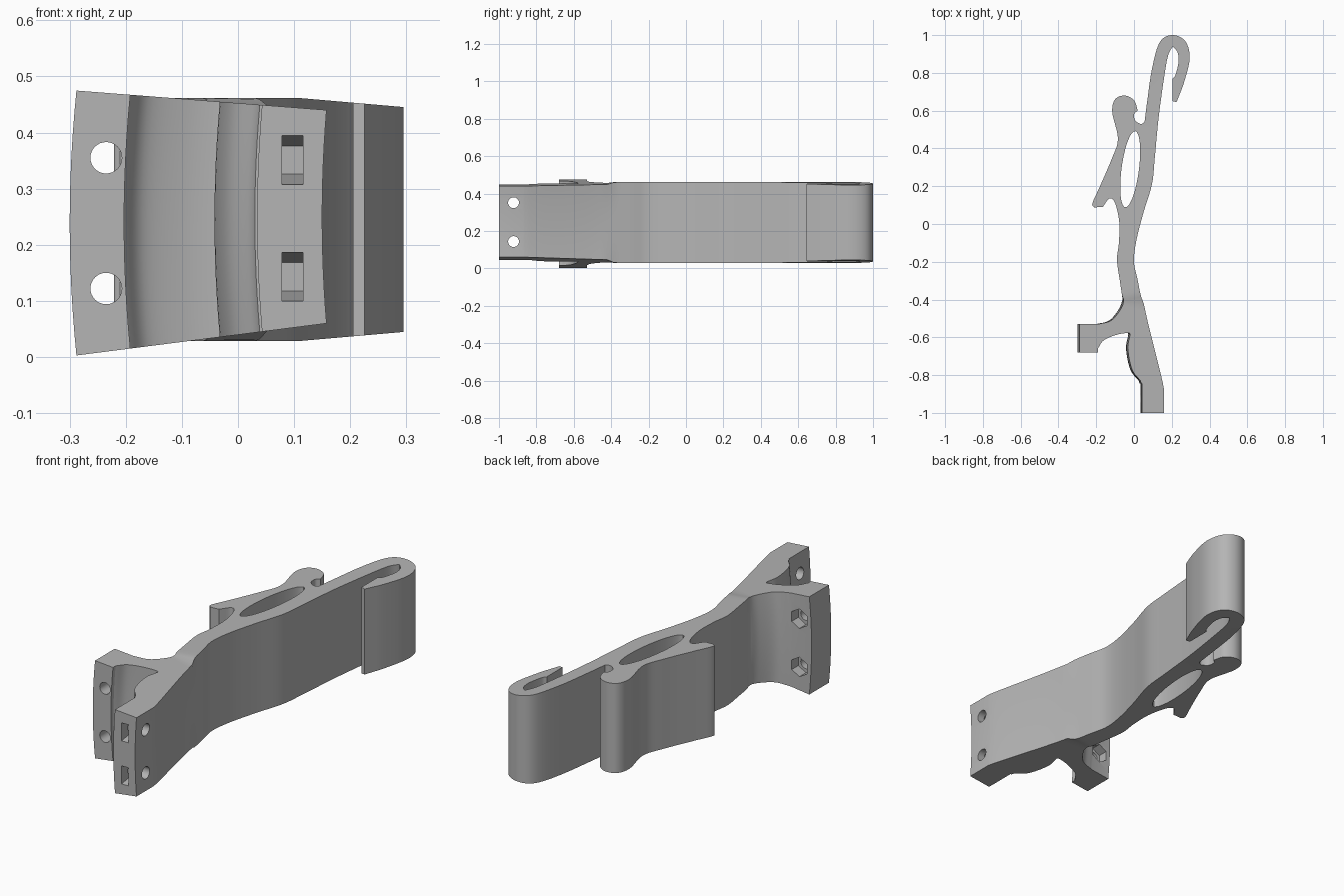
import bpy, bmesh, math
from mathutils import Vector, Matrix

default = bpy.data.objects.get("Cube")
if default:
    bpy.data.objects.remove(default, do_unlink=True)

grey = bpy.data.materials.new("plain grey")
grey.use_nodes = True
shade = (0.46, 0.46, 0.46, 1)
grey.diffuse_color = shade
grey.node_tree.nodes["Principled BSDF"].inputs["Base Color"].default_value = shade

# Plan outline in hundredths, one list per smooth run; runs meet at sharp corners
arm_outer = [(15, -100), (15, -87)]
spine_right = [(15, -87), (13.5, -80), (6, -50), (2, -30), (0, -20), (1.2, -9), (5, 6),
               (9.5, 21), (11, 35), (13, 56), (16, 78), (18, 89), (20.5, 94)]
hook_inner = [(20.5, 94), (23, 91), (23.6, 86), (22, 79), (20.5, 77)]
hook_tip = [(20.5, 77), (20.5, 65), (22.5, 64.5)]
hook_outer = [(22.5, 64.5), (26.5, 75), (29.5, 88), (27, 97), (20, 100), (13.5, 96),
              (9.5, 82), (7, 65), (5.6, 54)]
notch = [(5.6, 54), (3.5, 53), (0.5, 55), (0.2, 58.5), (2, 60)]
lobe = [(2, 60), (0, 65.5), (-5, 68), (-10, 66), (-11.5, 59), (-8.5, 45), (-12, 34),
        (-18, 20), (-22, 11), (-21, 8.8)]
lobe_end = [(-21, 8.8), (-16.5, 9)]
spine_left = [(-16.5, 9), (-13, 13.5), (-10, 11), (-7.8, 1), (-8, -10), (-9, -19),
              (-7.5, -30), (-6, -40)]
clamp_back = [(-6, -40), (-8, -45), (-13, -51), (-20, -53)]
clamp_plate = [(-30, -53), (-30, -68), (-20.3, -68)]
clamp_front = [(-20.3, -66), (-17, -61.5), (-10, -58.6), (-4, -57.7), (-3, -58.5)]
arm_inner = [(-3, -58.5), (-4.2, -66), (-2, -77), (2.5, -83)]
arm_step = [(3, -84.5), (3.4, -84.5), (3.4, -100)]

smooth_runs = (spine_right, hook_inner, hook_outer, notch, lobe, spine_left,
               clamp_back, clamp_front, arm_inner)
runs = (arm_outer, spine_right, hook_inner, hook_tip, hook_outer, notch, lobe, lobe_end,
        spine_left, clamp_back, clamp_plate, clamp_front, arm_inner, arm_step)


def spline(points, steps=6):
    """Smooth curve passing through every point of a run."""
    p = [Vector(q) for q in points]
    p = [2 * p[0] - p[1]] + p + [2 * p[-1] - p[-2]]
    out = []
    for a, b, c, d in zip(p, p[1:], p[2:], p[3:]):
        for i in range(steps):
            t = i / steps
            out.append(0.5 * (2 * b + (c - a) * t + (2 * a - 5 * b + 4 * c - d) * t * t
                              + (3 * b - a - 3 * c + d) * t ** 3))
    return out + [p[-2]]


outline = []
for run in runs:
    for q in (spline(run) if run in smooth_runs else [Vector(c) for c in run]):
        if not outline or (q - outline[-1]).length > 0.05:
            outline.append(q)
outline = [q / 100 for q in outline]

# Slanted oval window through the spine
window = []
for i in range(48):
    a = -math.tau * i / 48
    oval = Vector((0.046 * math.cos(a), 0.203 * math.sin(a)))
    window.append(Matrix.Rotation(-0.13, 2) @ oval + Vector((-0.02, 0.29)))


def place(x, y, t):
    """Height level t (-1 to 1): front is a curved wedge, back is nearly straight."""
    front = min(1, max(0, (-0.38 - y) / 0.04))
    half_front = 0.235 - 0.102 * (x + 0.29)
    half_back = 0.2165 - 0.087 * max(0, x - 0.11)
    half = half_back + (half_front - half_back) * front
    mid_front = 0.239 + 0.025 * (x + 0.29)
    mid = 0.245 + (mid_front - 0.245) * front
    return Vector((x + front * 0.217 * (t * half) ** 2, y, mid + t * half))


# Bracket body: stacked rings joined by walls and capped
LEVELS = 12
bm = bmesh.new()
caps = [[], []]
for loop in (outline, window):
    rings = [[bm.verts.new((q.x, q.y, 2 * k / LEVELS - 1)) for q in loop]
             for k in range(LEVELS + 1)]
    for low, high in zip(rings, rings[1:]):
        for i in range(len(loop)):
            bm.faces.new((low[i - 1], low[i], high[i], high[i - 1]))
    for cap, ring in zip(caps, (rings[0], rings[-1])):
        cap += [bm.edges.get((ring[i - 1], ring[i])) for i in range(len(ring))]
for cap, side in zip(caps, (-1, 1)):
    bmesh.ops.triangle_fill(bm, edges=cap, use_beauty=True, normal=(0, 0, side))
for v in bm.verts:
    v.co = place(*v.co)
bmesh.ops.recalc_face_normals(bm, faces=bm.faces)
mesh = bpy.data.meshes.new("bracket_body")
bm.to_mesh(mesh)
bm.free()
mesh.materials.append(grey)
body = bpy.data.objects.new("bracket_body", mesh)
bpy.context.collection.objects.link(body)


def prism(name, sides, radius, depth, centre, axis, stretch=0):
    """Cutter along x or y; stretch draws its front half out towards the front."""
    b = bmesh.new()
    bmesh.ops.create_cone(b, cap_ends=True, segments=sides, radius1=radius,
                          radius2=radius, depth=depth)
    turn = Matrix.Rotation(math.pi / 2, 4, "Y" if axis == "x" else "X")
    bmesh.ops.transform(b, matrix=turn, verts=b.verts)
    if sides == 6:
        # Point the hexagon corners up and down
        top = max(b.verts, key=lambda v: v.co.z).co.z
        if top < radius * 0.99:
            spin = Matrix.Rotation(math.pi / 6, 4, axis.upper())
            bmesh.ops.transform(b, matrix=spin, verts=b.verts)
    for v in b.verts:
        if stretch and v.co.y < 0.001:
            v.co.y = -stretch
            v.co.z = math.copysign(radius, v.co.z)
        v.co += Vector(centre)
    bmesh.ops.remove_doubles(b, verts=b.verts, dist=0.0001)
    bmesh.ops.recalc_face_normals(b, faces=b.faces)
    m = bpy.data.meshes.new(name)
    b.to_mesh(m)
    b.free()
    m.materials.append(grey)
    ob = bpy.data.objects.new(name, m)
    ob.hide_render = True
    bpy.context.collection.objects.link(ob)
    return ob


# Bolt holes and nut pockets, an upper and a lower one on each jaw
cutters = []
for z in (0.122, 0.355):
    cutters.append(prism("clamp_bolt_hole", 32, 0.028, 0.3, (-0.235, -0.6, z), "y"))
    cutters.append(prism("clamp_nut_pocket", 6, 0.047, 0.12, (-0.235, -0.52, z), "y"))
for z in (0.143, 0.351):
    cutters.append(prism("arm_bolt_hole", 32, 0.029, 0.3, (0.1, -0.922, z), "x"))
    cutters.append(prism("arm_nut_slot", 6, 0.05, 0.038, (0.097, -0.922, z), "x", 0.12))

bpy.context.view_layer.objects.active = body
for cutter in cutters:
    cut = body.modifiers.new(cutter.name, "BOOLEAN")
    cut.operation = "DIFFERENCE"
    cut.solver = "EXACT"
    cut.object = cutter
    bpy.ops.object.modifier_apply(modifier=cut.name)
    bpy.data.objects.remove(cutter, do_unlink=True)

# Smooth walls with crisp rims
for ob in bpy.context.selected_objects:
    ob.select_set(False)
body.select_set(True)
bpy.ops.object.shade_smooth_by_angle(angle=math.radians(30))
